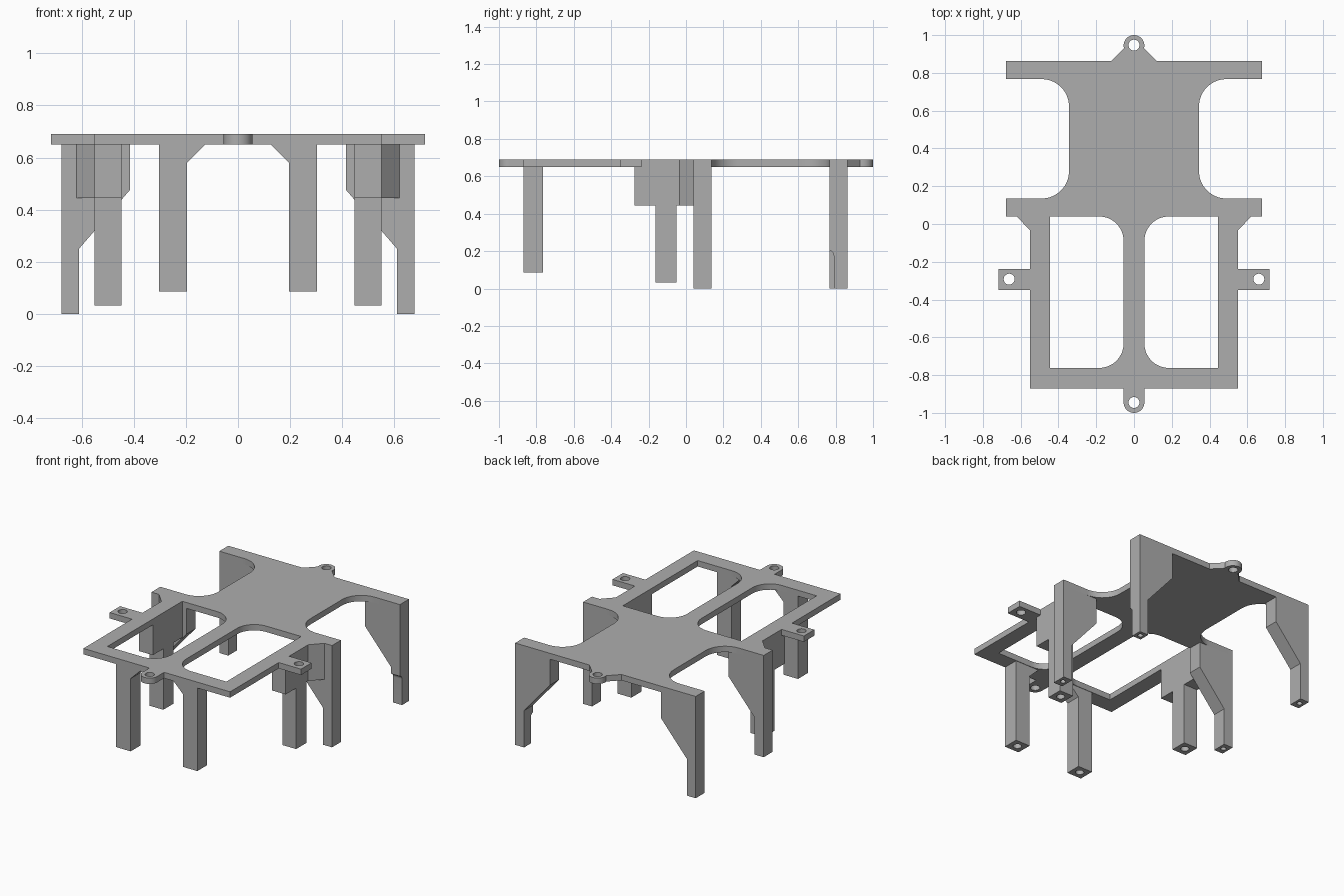
import bpy, bmesh
from math import sin, cos, radians
from mathutils import Matrix

cube = bpy.data.objects.get("Cube")
if cube:
    bpy.data.objects.remove(cube, do_unlink=True)

grey = bpy.data.materials.new("plain grey")
grey.use_nodes = True
grey.diffuse_color = (0.42, 0.42, 0.42, 1)
grey.node_tree.nodes["Principled BSDF"].inputs["Base Color"].default_value = (0.42, 0.42, 0.42, 1)

TOP, UNDER = 0.69, 0.65
# Profile plane to world, by extrusion axis
AXES = {"x": Matrix(((0, 0, 1), (1, 0, 0), (0, 1, 0))),
        "y": Matrix(((1, 0, 0), (0, 0, -1), (0, 1, 0))),
        "z": Matrix.Identity(3)}


def arc(cx, cy, r, start, end, n=16):
    angles = [radians(start + (end - start) * i / n) for i in range(n + 1)]
    return [(cx + r * cos(a), cy + r * sin(a)) for a in angles]


def circle(cx, cy, r):
    return arc(cx, cy, r, 0, 360, 32)[:-1]


def flip(points, s):
    return [(s * x, y) for x, y in points]


def prism(name, loops, axis, lo, hi):
    """Extrude a filled profile (first loop outer, others holes) along an axis."""
    curve = bpy.data.curves.new(name, "CURVE")
    curve.dimensions = "2D"
    curve.fill_mode = "BOTH"
    curve.extrude = (hi - lo) / 2
    for loop in loops:
        spline = curve.splines.new("POLY")
        spline.points.add(len(loop) - 1)
        for point, (u, v) in zip(spline.points, loop):
            point.co = (u, v, 0, 1)
        spline.use_cyclic_u = True
    temp = bpy.data.objects.new(name + " profile", curve)
    bpy.context.collection.objects.link(temp)
    bpy.context.view_layer.update()
    mesh = bpy.data.meshes.new_from_object(temp)
    bpy.data.objects.remove(temp, do_unlink=True)

    bm = bmesh.new()
    bm.from_mesh(mesh)
    bmesh.ops.remove_doubles(bm, verts=bm.verts, dist=1e-5)
    mid = (lo + hi) / 2
    shift = Matrix.Translation([mid if a == axis else 0 for a in "xyz"])
    bmesh.ops.transform(bm, matrix=shift @ AXES[axis].to_4x4(), verts=bm.verts)
    bmesh.ops.recalc_face_normals(bm, faces=bm.faces)
    bm.to_mesh(mesh)
    bm.free()
    mesh.name = name
    mesh.materials.clear()
    mesh.materials.append(grey)
    obj = bpy.data.objects.new(name, mesh)
    bpy.context.collection.objects.link(obj)
    return obj


def select(obj):
    bpy.ops.object.select_all(action="DESELECT")
    obj.select_set(True)
    bpy.context.view_layer.objects.active = obj


def cut(obj, cutter):
    select(obj)
    mod = obj.modifiers.new("cut", "BOOLEAN")
    mod.operation = "DIFFERENCE"
    mod.solver = "EXACT"
    mod.object = cutter
    bpy.ops.object.modifier_apply(modifier=mod.name)
    bpy.data.objects.remove(cutter, do_unlink=True)


def drill(obj, x, y, bottom, r):
    """Blind screw hole in the foot of a leg."""
    cut(obj, prism("drill", [circle(x, y, r)], "z", bottom - 0.05, bottom + 0.12))


parts = []

# Top plate: half outline from front lug to back lug, then mirrored
half = (arc(0, -0.945, 0.055, -90, 0)
        + [(0.055, -0.87), (0.55, -0.87), (0.55, -0.35), (0.718, -0.35),
           (0.718, -0.238), (0.55, -0.238), (0.55, -0.035), (0.62, 0.04),
           (0.677, 0.04), (0.677, 0.135)]
        + arc(0.489, 0.28, 0.145, 270, 180)
        + arc(0.489, 0.622, 0.145, 180, 90)
        + [(0.677, 0.767), (0.677, 0.863), (0.12, 0.863)]
        + arc(0, 0.945, 0.055, -15, 90))
outline = half + flip(half[-2:0:-1], -1)
window = ([(0.446, 0.04)] + arc(0.185, -0.09, 0.13, 90, 180)
          + arc(0.185, -0.632, 0.13, 180, 270) + [(0.446, -0.762)])
holes = [circle(0, 0.947, 0.029), circle(0, -0.945, 0.029)]
for s in (1, -1):
    holes += [flip(window, s), circle(s * 0.661, -0.292, 0.029)]
parts.append(prism("top_plate", [outline] + holes, "z", UNDER, TOP))

# Leg profiles
front_leg = [(0.196, 0.087), (0.304, 0.087), (0.304, UNDER), (0.125, UNDER), (0.196, 0.58)]
outer_leg = [(0.61, 0), (0.677, 0), (0.677, UNDER), (0.415, UNDER), (0.415, 0.475), (0.61, 0.25)]
bracket = [(0.446, -0.275), (0.55, -0.275), (0.55, -0.035), (0.62, 0.04), (0.446, 0.04)]
post = [(0.446, -0.163), (0.55, -0.163), (0.55, -0.052), (0.446, -0.052)]

for s, side in ((1, "left"), (-1, "right")):
    # Front legs with small corner braces
    leg = prism("front_leg_" + side, [flip(front_leg, s)], "y", -0.87, -0.765)
    drill(leg, s * 0.25, -0.817, 0.087, 0.026)
    parts.append(leg)

    # Blocks under the side rails, with their posts
    parts.append(prism("rail_block_" + side, [flip(bracket, s)], "z", 0.445, UNDER))
    leg = prism("middle_post_" + side, [flip(post, s)], "z", 0.032, 0.445)
    drill(leg, s * 0.498, -0.108, 0.032, 0.026)
    parts.append(leg)

    # Outer legs with wide gussets
    for place, lo, hi in (("middle", 0.04, 0.135), ("back", 0.767, 0.863)):
        leg = prism(place + "_outer_leg_" + side, [flip(outer_leg, s)], "y", lo, hi)
        if place == "back" and s == 1:
            # Relief on the front of one foot, rounded at its top
            relief = [(0.7, -0.1), (0.79, -0.1)] + arc(0.76, 0.175, 0.03, 0, 90, 8) + [(0.7, 0.205)]
            cut(leg, prism("relief", [relief], "x", 0.58, 0.7))
            lo = 0.79
        drill(leg, s * 0.643, (lo + hi) / 2, 0, 0.017)
        parts.append(leg)

for obj in parts:
    select(obj)
    bpy.ops.object.shade_smooth_by_angle(angle=radians(30))
